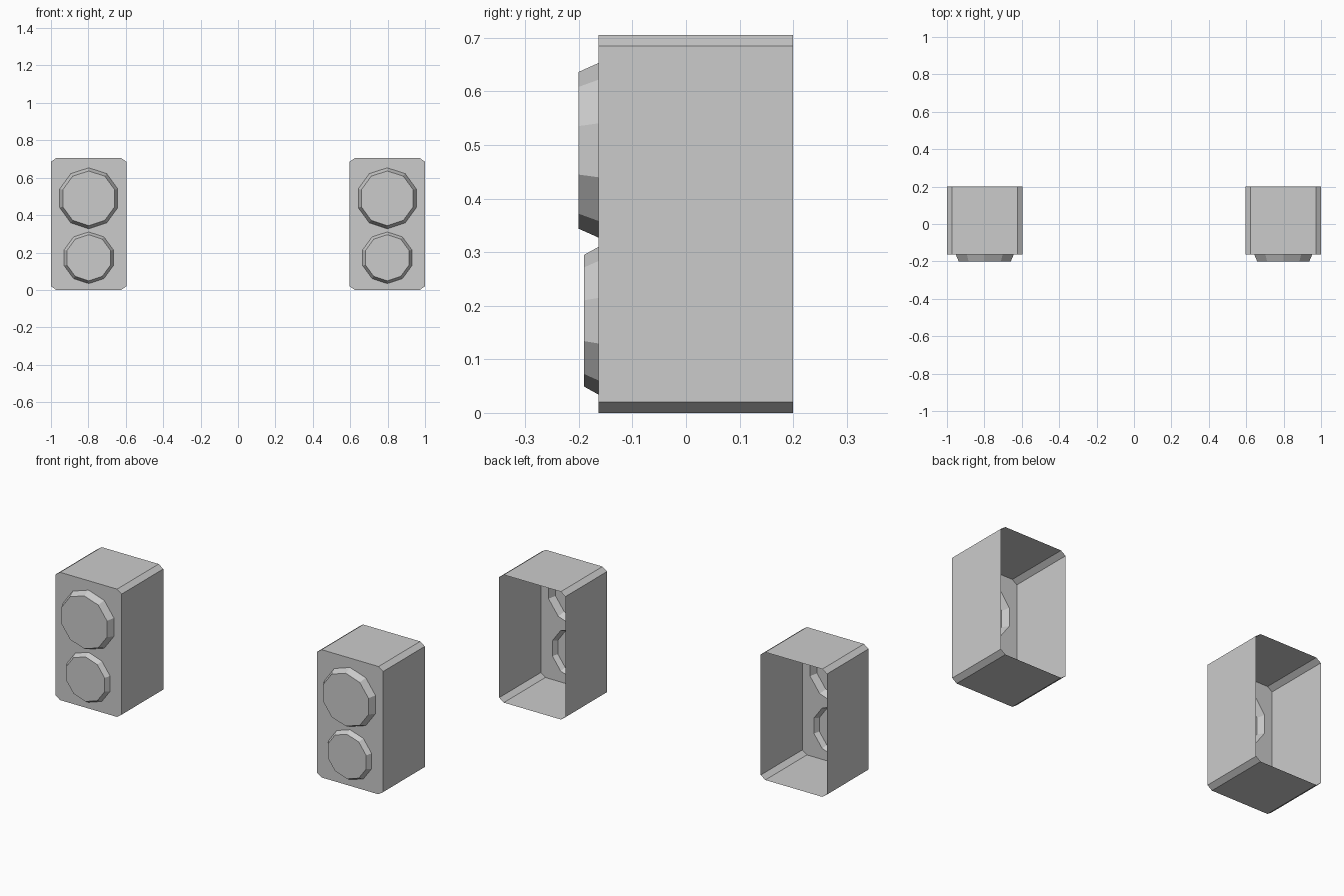
import bpy, bmesh, math

if "Cube" in bpy.data.objects:
    bpy.data.objects.remove(bpy.data.objects["Cube"])

grey = bpy.data.materials.new("cabinet grey")
grey.diffuse_color = (0.6, 0.6, 0.6, 1)
grey.use_nodes = True
grey.node_tree.nodes["Principled BSDF"].inputs["Base Color"].default_value = grey.diffuse_color

HALF_W, HEIGHT = 0.202, 0.705       # cabinet section
CUT_X, CUT_Z = 0.028, 0.02          # clipped corners
FRONT, BACK = -0.163, 0.2
# centre height, rim radius, cap radius, cap depth position
DRIVERS = [(0.490, 0.163, 0.146, -0.201),
           (0.172, 0.138, 0.123, -0.190)]


def ring(bm, points, y):
    return [bm.verts.new((x, y, z)) for x, z in points]


def loop_edges(bm, verts):
    return [bm.edges.new((a, b)) for a, b in zip(verts, verts[1:] + verts[:1])]


def wall(bm, a, b):
    n = len(a)
    for i in range(n):
        j = (i + 1) % n
        bm.faces.new((a[i], a[j], b[j], b[i]))


def decagon(radius, cz):
    return [(radius * math.sin(math.tau * i / 10), cz + radius * math.cos(math.tau * i / 10))
            for i in range(10)]


def speaker(name, cx):
    bm = bmesh.new()
    # clipped-corner outline
    w, h = HALF_W, HEIGHT
    outline = [(-w, CUT_Z), (-w + CUT_X, 0), (w - CUT_X, 0), (w, CUT_Z),
               (w, h - CUT_Z), (w - CUT_X, h), (-w + CUT_X, h), (-w, h - CUT_Z)]
    front = ring(bm, outline, FRONT)
    edges = loop_edges(bm, front)
    rims = [ring(bm, decagon(r, cz), FRONT) for cz, r, _, _ in DRIVERS]
    for rim in rims:
        edges += loop_edges(bm, rim)
    # front panel with a hole for each driver
    bmesh.ops.triangle_fill(bm, edges=edges, use_beauty=True, normal=(0, -1, 0))
    # raised drivers, hollow behind
    for rim, (cz, _, r, y) in zip(rims, DRIVERS):
        cap = ring(bm, decagon(r, cz), y)
        wall(bm, rim, cap)
        bm.faces.new(cap)
    # thin cabinet sides, open at the back
    wall(bm, front, ring(bm, outline, BACK))
    bmesh.ops.recalc_face_normals(bm, faces=bm.faces)
    panel = max(bm.faces, key=lambda f: abs(f.normal.y) * (f.calc_center_median().y < -0.19))
    if panel.normal.y > 0:
        bmesh.ops.reverse_faces(bm, faces=bm.faces)
    mesh = bpy.data.meshes.new(name)
    bm.to_mesh(mesh)
    bm.free()
    mesh.materials.append(grey)
    obj = bpy.data.objects.new(name, mesh)
    obj.location.x = cx
    bpy.context.collection.objects.link(obj)


speaker("left_speaker", -0.798)
speaker("right_speaker", 0.798)
